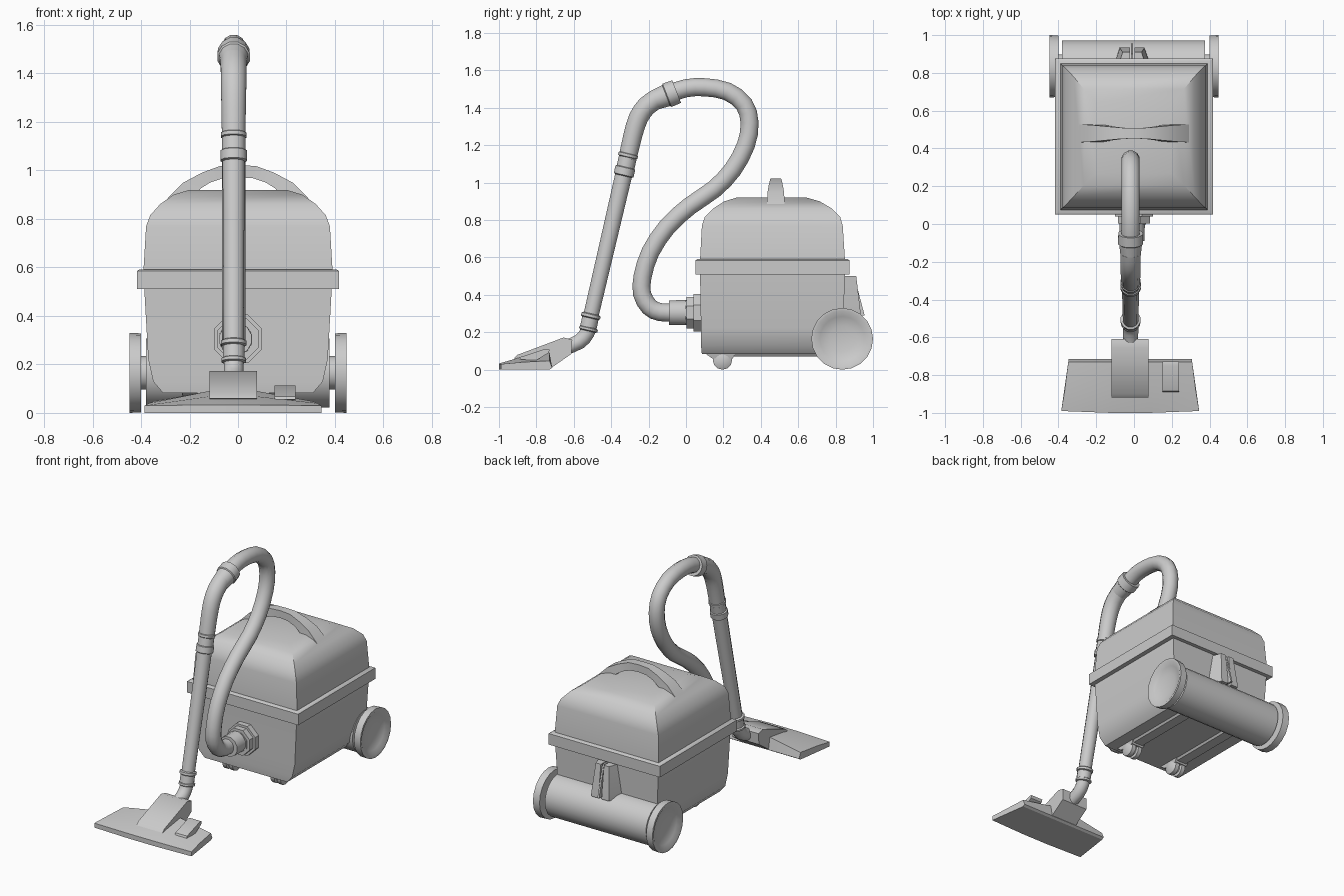
import bpy, bmesh, math
from mathutils import Vector

if "Cube" in bpy.data.objects:
    bpy.data.objects.remove(bpy.data.objects["Cube"])


def loft(name, rings, angle=35):
    """Skin a list of equal-sized closed rings and cap both ends."""
    bm = bmesh.new()
    vs = [[bm.verts.new(p) for p in r] for r in rings]
    n = len(rings[0])
    for a, b in zip(vs, vs[1:]):
        for i in range(n):
            j = (i + 1) % n
            bm.faces.new((a[i], a[j], b[j], b[i]))
    bm.faces.new(vs[0])
    bm.faces.new(vs[-1])
    bmesh.ops.recalc_face_normals(bm, faces=bm.faces)
    me = bpy.data.meshes.new(name)
    bm.to_mesh(me)
    bm.free()
    ob = bpy.data.objects.new(name, me)
    bpy.context.collection.objects.link(ob)
    bpy.ops.object.select_all(action='DESELECT')
    ob.select_set(True)
    bpy.context.view_layer.objects.active = ob
    bpy.ops.object.shade_smooth_by_angle(angle=math.radians(angle))
    return ob


def rect(hx, y0, y1, z, cx=0.0):
    return [(cx - hx, y0, z), (cx + hx, y0, z), (cx + hx, y1, z), (cx - hx, y1, z)]


def circle(c, t, r, n):
    t = Vector(t).normalized()
    u = t.orthogonal() if abs(t.x) > 0.9 else Vector((1, 0, 0))
    u.normalize()
    v = t.cross(u)
    return [Vector(c) + r * (math.cos(a) * u + math.sin(a) * v)
            for a in ((k + 0.5) * math.tau / n for k in range(n))]


def lathe(name, start, direction, profile, n=12):
    """Turn a profile of (distance, radius) about an axis."""
    d = Vector(direction).normalized()
    return loft(name, [circle(Vector(start) + d * s, d, r, n) for s, r in profile])


def tube(name, path, x, n=12, steps=2):
    """Sweep a circle along smoothed (y, z, radius) points."""
    P = [Vector(p) for p in path]
    Q = []
    for i in range(len(P) - 1):
        a, b, c, d = P[max(i - 1, 0)], P[i], P[i + 1], P[min(i + 2, len(P) - 1)]
        for k in range(steps):
            t = k / steps
            Q.append(0.5 * (2 * b + (c - a) * t + (2 * a - 5 * b + 4 * c - d) * t * t
                            + (3 * b - a - 3 * c + d) * t ** 3))
    Q.append(P[-1])
    rings = []
    for i, q in enumerate(Q):
        t = Q[min(i + 1, len(Q) - 1)] - Q[max(i - 1, 0)]
        rings.append(circle((x, q.x, q.y), (0, t.x, t.y), q.z, n))
    return loft(name, rings, 50)


# Body tub, rim and domed lid
loft("body_tub", [rect(*r) for r in (
    (.31, .085, .84, .083), (.35, .08, .84, .13), (.37, .08, .84, .22), (.387, .075, .85, .52))])
loft("body_rim", [rect(.417, .05, .875, .51), rect(.417, .05, .875, .585),
                  rect(.405, .062, .863, .592)])
loft("lid", [rect(*r) for r in (
    (.39, .075, .85, .585), (.379, .085, .838, .77), (.362, .1, .825, .815),
    (.32, .145, .78, .862), (.265, .205, .715, .9), (.2, .27, .645, .92))])

# Carry handle: outer x/z, inner x/z, half depth
half = [(.29, .885, .17, .885, .048), (.225, .95, .155, .925, .044), (.15, .99, .115, .95, .037),
        (.075, 1.018, .06, .968, .03), (0, 1.022, 0, .972, .027)]
full = [(-a, b, -c, d, e) for a, b, c, d, e in half] + half[-2::-1]
loft("carry_handle", [[(a, .48 - e, b), (a, .48 + e, b), (c, .48 + e, d), (c, .48 - e, d)]
                      for a, b, c, d, e in full])

# Rear roller housing, axle stubs and dished wheels
lathe("rear_housing", (-.38, .83, .165), (1, 0, 0), [(0, .143), (.757, .143)], 24)
for side, s in (("left", -1), ("right", 1)):
    lathe(side + "_axle", (s * .36, .83, .165), (s, 0, 0), [(0, .07), (.05, .07)], 16)
    lathe(side + "_wheel", (s * .4, .835, .165), (s, 0, 0),
          [(0, .06), (0, .163), (.048, .165), (.048, .15), (.03, .12), (.018, .07), (.015, .015)], 20)
    # Front caster with its fork, and the rail under the tub
    lathe(side + "_caster", (s * .18 - .05, .195, .052), (1, 0, 0),
          [(0, .03), (.012, .052), (.04, .052), (.043, .035), (.057, .035), (.06, .052),
           (.088, .052), (.1, .03)], 12)
    loft(side + "_caster_mount", [rect(.045, .14, .25, .06, s * .18), rect(.055, .085, .27, .1, s * .18)])
    loft(side + "_under_rail", [rect(.035, .22, .72, .07, s * .18), rect(.05, .2, .74, .09, s * .18)])
    # Cord hook halves on the back
    loft(side + "_cord_hook", [
        [(s * a - .01, y, z) for a, y in ((.012, .83), (i, .83), (o, d), (.012, d))]
        for z, i, o, d in ((.28, .1, .065, .935), (.32, .1, .065, .932), (.5, .075, .05, .91))])
loft("cord_hook_fin", [rect(.006, .83, .955, .29, -.01), rect(.006, .83, .9, .5, -.01)])

# Hose inlet
lathe("inlet_flange", (0, .09, .305), (0, -1, 0),
      [(0, .108), (.05, .108), (.05, .092), (.088, .092), (.088, .07), (.092, .07)], 8)
lathe("inlet_connector", (-.01, .02, .305), (0, -1, 0), [(0, .07), (.11, .068), (.11, .05)], 12)

# Flexible hose
HX = -.018
tube("hose", [(y, z, .05) for y, z in (
    (-.07, .305), (-.14, .308), (-.195, .335), (-.235, .405), (-.232, .5), (-.19, .63),
    (-.1, .765), (.02, .875), (.15, .965), (.25, 1.07), (.32, 1.2), (.34, 1.32), (.31, 1.42),
    (.22, 1.488), (.1, 1.51), (0, 1.505), (-.09, 1.476))], HX)
lathe("hose_collar", (HX, -.05, 1.487), (0, -.93, -.36),
      [(0, .05), (0, .067), (.055, .069), (.06, .062), (.125, .055), (.125, .045)], 12)

# Bent hand grip and straight wand
tube("hand_grip", [(-.15, 1.452, .055), (-.21, 1.41, .055), (-.255, 1.345, .054),
                   (-.285, 1.25, .052), (-.312, 1.13, .05)], HX)
tube("wand", [(-.308, 1.15, .048), (-.515, .26, .042)], HX, steps=1)
down = (0, -.207, -.89)
for name, y, z, r, h in (("wand_upper_ring", -.307, 1.158, .055, .025),
                         ("wand_sleeve", -.311, 1.135, .05, .06),
                         ("wand_lower_ring", -.323, 1.085, .056, .05),
                         ("wand_foot_ring", -.506, .3, .054, .025),
                         ("wand_foot_sleeve", -.51, .28, .046, .06),
                         ("elbow_ring", -.519, .228, .052, .022)):
    lathe(name, (HX, y, z), down, [(0, r - .008), (.005, r), (h - .005, r), (h, r - .008)], 12)
tube("elbow", [(-.512, .25, .042), (-.53, .195, .042), (-.57, .15, .042), (-.65, .115, .04)], HX)

# Floor head: profiles lofted across the width
NX = -.02
rings = []
for s, xf, xb, yf, zf, zm, zb in (
        (-1, .365, .328, -.99, .03, .04, .048), (-1, .098, .098, -1, .033, .068, .09),
        (1, .098, .098, -1, .033, .068, .09), (1, .365, .328, -.99, .03, .04, .048)):
    xm = (xf + xb) / 2
    rings.append([(NX + s * x, y, z) for x, y, z in (
        (xf, yf, 0), (xf, yf, zf), (xm, -.88, zm), (xb, -.73, zb), (xb, -.715, .01), (xb, -.73, 0))])
loft("floor_head", rings, 20)
neck = [(-.92, .06), (-.9, .08), (-.655, .172), (-.608, .16), (-.612, .085), (-.72, .01)]
loft("floor_head_neck", [[(NX + x, y, z) for y, z in neck] for x in (-.098, .098)])
pedal = [(-.89, .055), (-.885, .068), (-.75, .112), (-.728, .108), (-.735, .09), (-.8, .05)]
loft("floor_head_pedal", [[(x, y, z) for y, z in pedal] for x in (.15, .238)])
